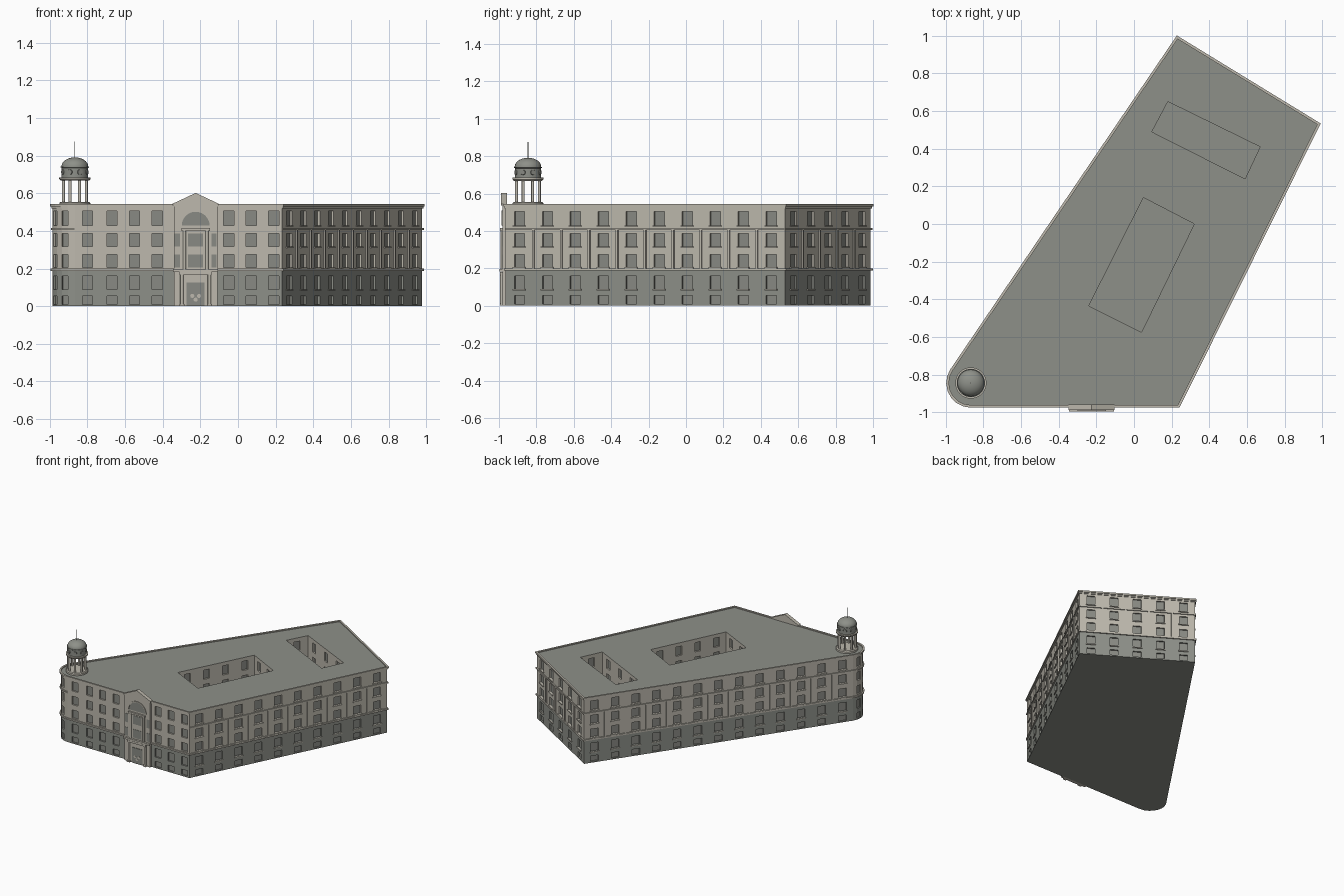
import bpy, bmesh, math
from mathutils import Vector, Matrix

if "Cube" in bpy.data.objects:
    bpy.data.objects.remove(bpy.data.objects["Cube"])


def material(name, rgb):
    m = bpy.data.materials.new(name)
    m.use_nodes = True
    m.diffuse_color = (*rgb, 1)
    m.node_tree.nodes["Principled BSDF"].inputs["Base Color"].default_value = (*rgb, 1)
    return m


BEIGE, GREY, GLASS = 0, 1, 2
MATS = [material("beige stone", (0.51, 0.485, 0.42)),
        material("grey stone", (0.27, 0.28, 0.25)),
        material("window grey", (0.25, 0.255, 0.23))]


def finish(name, bm, mat=None, smooth=False):
    """Turn a bmesh into an object; mat paints all of it."""
    bmesh.ops.remove_doubles(bm, verts=bm.verts, dist=1e-5)
    me = bpy.data.meshes.new(name)
    bm.to_mesh(me)
    bm.free()
    for m in (MATS if mat is None else [MATS[mat]]):
        me.materials.append(m)
    ob = bpy.data.objects.new(name, me)
    bpy.context.collection.objects.link(ob)
    if smooth:
        bpy.ops.object.select_all(action='DESELECT')
        ob.select_set(True)
        bpy.context.view_layer.objects.active = ob
        bpy.ops.object.shade_smooth_by_angle(angle=math.radians(35))
    return ob


def face(bm, pts, mat=0):
    f = bm.faces.new([bm.verts.new(p) for p in pts])
    f.material_index = mat


def normal(a, b):
    d = (b - a).normalized()
    return Vector((d.y, -d.x))


def add_box(bm, centre, size, angle=0.0):
    m = Matrix.Translation(centre) @ Matrix.Rotation(angle, 4, 'Z') @ Matrix.Diagonal((*size, 1))
    bmesh.ops.create_cube(bm, size=1, matrix=m)


def add_cyl(bm, x, y, z0, z1, r, sides=12):
    bmesh.ops.create_cone(bm, cap_ends=True, segments=sides, radius1=r, radius2=r, depth=z1 - z0,
                          matrix=Matrix.Translation((x, y, (z0 + z1) / 2)))


def prism(name, outline, y0, y1, mat):
    """Outline in x and z, pushed along y."""
    bm = bmesh.new()
    face(bm, [(x, y1, z) for x, z in outline])
    out = bmesh.ops.extrude_face_region(bm, geom=bm.faces[:])
    bmesh.ops.translate(bm, vec=(0, y0 - y1, 0),
                        verts=[v for v in out["geom"] if isinstance(v, bmesh.types.BMVert)])
    bmesh.ops.recalc_face_normals(bm, faces=bm.faces)
    return finish(name, bm, mat)


# Footprint, counter-clockwise, with one rounded corner
A, B, C = Vector((0.235, -0.965)), Vector((0.978, 0.53)), Vector((0.231, 0.987))
HUB, R, STEPS = Vector((-0.867, -0.845)), 0.12, 7
START = math.radians(146)
arc = [HUB + R * Vector((math.cos(t), math.sin(t)))
       for t in (START + (math.radians(270) - START) * i / STEPS for i in range(STEPS + 1))]
outline = [A, B, C] + arc
courts = [[Vector(p) for p in c] for c in (
    [(0.05, 0.14), (0.32, 0.0), (0.04, -0.575), (-0.24, -0.435)],
    [(0.18, 0.65), (0.67, 0.41), (0.59, 0.24), (0.095, 0.49)])]

# Storeys: window rows, and the height where grey turns to beige
ROWS = [(0.01, 0.055), (0.09, 0.16), (0.207, 0.275), (0.318, 0.387), (0.43, 0.505)]
SPLIT, TOP, ROOF = 0.19, 0.54, 0.535


def bays(p, q, centres, width):
    """Stations along a wall; True marks a window strip."""
    d = (q - p).normalized()
    out = [(p, False)]
    for c in centres:
        out += [(p + d * (c - width / 2), True), (p + d * (c + width / 2), False)]
    return out


def even(p, q, n, width=0.062):
    step = (q - p).length / n
    return bays(p, q, [step * (i + 0.5) for i in range(n)], width)


def wall(name, stations, top, depth=0.012):
    """Wall with recessed window panes."""
    bm = bmesh.new()
    zs = sorted({0, SPLIT, top} | {z for r in ROWS for z in r})
    for i, (a, strip) in enumerate(stations):
        b = stations[(i + 1) % len(stations)][0]
        inward = normal(a, b) * -depth
        for z0, z1 in zip(zs, zs[1:]):
            mat = GREY if z1 <= SPLIT else BEIGE
            rim = [(*a, z0), (*b, z0), (*b, z1), (*a, z1)]
            if strip and (z0, z1) in ROWS:
                back = [Vector(p) + inward.to_3d() for p in rim]
                face(bm, back, GLASS)
                for k in range(4):
                    n = (k + 1) % 4
                    face(bm, [rim[k], rim[n], back[n], back[k]], mat)
            else:
                face(bm, rim, mat)
    return finish(name, bm)


# Outer walls
front_windows = [x - arc[-1].x for x in (-0.80, -0.67, -0.55, -0.43, -0.05, 0.07, 0.19)]
sides = [(A, B, 10), (B, C, 5), (C, arc[0], 13)]
stations = [s for side in sides for s in even(*side)]
stations += [(p, i % 2 == 1) for i, p in enumerate(arc[:-1])]
stations += bays(arc[-1], A, front_windows, 0.055)
wall("outer_walls", stations, TOP)

# Courtyard walls and floors
for i, c in enumerate(courts):
    st = []
    for k, p in enumerate(c):
        q = c[(k + 1) % 4]
        st += even(p, q, max(1, round((q - p).length / 0.17)), 0.05)
    wall(f"courtyard_walls_{i + 1}", st, ROOF)
    bm = bmesh.new()
    face(bm, [(*p, 0.005) for p in reversed(c)])
    finish(f"courtyard_floor_{i + 1}", bm, GREY)

# Roof with courtyard openings, and the underside
bm = bmesh.new()
for loop in [outline] + courts:
    vs = [bm.verts.new((*p, ROOF)) for p in loop]
    for k, v in enumerate(vs):
        bm.edges.new((v, vs[(k + 1) % len(vs)]))
bmesh.ops.triangle_fill(bm, use_beauty=True, edges=bm.edges[:])
for f in bm.faces:
    f.normal_update()
    if f.normal.z < 0:
        f.normal_flip()
finish("roof", bm, GREY)
bm = bmesh.new()
face(bm, [(*p, 0) for p in reversed(outline)])
finish("underside", bm, GREY)


def offset(pts, d, closed):
    out = []
    for i, p in enumerate(pts):
        before = normal(pts[i - 1], p) if closed or i else None
        after = normal(p, pts[(i + 1) % len(pts)]) if closed or i < len(pts) - 1 else None
        n1, n2 = before or after, after or before
        m = (n1 + n2).normalized()
        out.append(p + m * (d / m.dot(n1)))
    return out


def band(name, pts, z0, z1, d, mat, closed=True, inner=0.003):
    """Rectangular moulding swept along the walls."""
    bm = bmesh.new()
    ring = [offset(pts, -inner, closed), offset(pts, d, closed)]
    for i in range(len(pts) if closed else len(pts) - 1):
        j = (i + 1) % len(pts)
        ends = [[(*ring[0][k], z0), (*ring[1][k], z0), (*ring[1][k], z1), (*ring[0][k], z1)] for k in (i, j)]
        for e in range(4):
            n = (e + 1) % 4
            face(bm, [ends[0][e], ends[1][e], ends[1][n], ends[0][n]])
    bmesh.ops.remove_doubles(bm, verts=bm.verts, dist=1e-5)
    bmesh.ops.recalc_face_normals(bm, faces=bm.faces)
    return finish(name, bm, mat)


band("roof_cornice", outline, 0.53, 0.543, 0.011, BEIGE)
band("roof_cornice_lower", outline, 0.52, 0.53, 0.005, BEIGE)
band("upper_string_course", outline, 0.405, 0.415, 0.008, BEIGE, closed=False)
band("lower_string_course", outline, 0.188, 0.2, 0.009, BEIGE)

# Pilasters between bays and sills under the windows
pilasters, sills = bmesh.new(), bmesh.new()
for p, q, n in sides:
    d, out = (q - p) / n, normal(p, q)
    turn = math.atan2(d.y, d.x)
    for k in range(n):
        if k:
            add_box(pilasters, (*(p + d * k + out * 0.003), 0.303), (0.012, 0.01, 0.21), turn)
        for z0, z1 in ROWS[1:]:
            add_box(sills, (*(p + d * (k + 0.5) + out * 0.003), z0 - 0.004), (0.074, 0.01, 0.007), turn)
finish("pilasters", pilasters, BEIGE)
finish("window_sills", sills, BEIGE)

# Entrance bay with gable
MID = -0.225
prism("gable_bay", [(MID - 0.115, 0.0), (MID + 0.115, 0.0), (MID + 0.115, 0.54), (MID, 0.597),
                    (MID - 0.115, 0.54)], -0.981, -0.96, BEIGE)
for s in (-1, 1):
    prism("gable_rake", [(MID, 0.602), (MID + s * 0.122, 0.545), (MID + s * 0.122, 0.535), (MID, 0.591)],
          -0.988, -0.958, BEIGE)
half = [(math.cos(math.pi * i / 16), math.sin(math.pi * i / 16)) for i in range(17)]
prism("arch_window", [(MID + 0.074 * x, 0.428 + 0.074 * z) for x, z in half], -0.983, -0.975, GLASS)
prism("arch_surround", [(MID + 0.082 * x, 0.428 + 0.082 * z) for x, z in half]
      + [(MID + 0.075 * x, 0.428 + 0.075 * z) for x, z in reversed(half)], -0.987, -0.975, BEIGE)

panes, trim = bmesh.new(), bmesh.new()
for z0, z1 in ROWS[2:4]:
    for x, w in ((0, 0.08), (-0.098, 0.028), (0.098, 0.028)):
        add_box(panes, (MID + x, -0.979, (z0 + z1) / 2), (w, 0.008, z1 - z0))
finish("entrance_bay_windows", panes, GLASS)
for z, w, h, y in ((0.408, 0.15, 0.014, -0.985), (0.19, 0.24, 0.014, -0.987), (0.173, 0.17, 0.016, -0.985)):
    add_box(trim, (MID, y, z), (w, 0.02, h))
for s in (-1, 1):
    add_box(trim, (MID + s * 0.073, -0.985, 0.006), (0.028, 0.02, 0.012))
finish("entrance_mouldings", trim, BEIGE)
columns = bmesh.new()
for s in (-1, 1):
    add_cyl(columns, MID + s * 0.073, -0.985, 0.01, 0.167, 0.009)
    add_cyl(columns, MID + s * 0.06, -0.983, 0.197, 0.402, 0.008)
finish("entrance_columns", columns, BEIGE, True)

# Door with round ornaments
bm = bmesh.new()
add_box(bm, (MID, -0.981, 0.063), (0.095, 0.008, 0.126))
finish("door", bm, GLASS)
bm = bmesh.new()
for x, z in ((-0.018, 0.055), (0.018, 0.055), (0, 0.035)):
    m = Matrix.Translation((MID + x, -0.985, z)) @ Matrix.Rotation(math.pi / 2, 4, 'X')
    bmesh.ops.create_cone(bm, cap_ends=True, segments=16, radius1=0.011, radius2=0.011, depth=0.006, matrix=m)
finish("door_ornaments", bm, BEIGE)

# Corner lantern tower
def lathe(name, profile, mat, sides=32):
    bm = bmesh.new()
    vs = [bm.verts.new((r, 0, z)) for r, z in profile]
    es = [bm.edges.new(e) for e in zip(vs, vs[1:])]
    bmesh.ops.spin(bm, geom=vs + es, cent=(0, 0, 0), axis=(0, 0, 1), angle=math.tau, steps=sides)
    bmesh.ops.translate(bm, verts=bm.verts, vec=(*HUB, 0))
    bmesh.ops.remove_doubles(bm, verts=bm.verts, dist=1e-5)
    bmesh.ops.recalc_face_normals(bm, faces=bm.faces)
    return finish(name, bm, mat, True)


lathe("tower_base", [(0, 0.53), (0.082, 0.53), (0.082, 0.549), (0.075, 0.555), (0, 0.555)], BEIGE)
lathe("tower_entablature", [(0, 0.668), (0.076, 0.668), (0.083, 0.676), (0.083, 0.685), (0, 0.685)], BEIGE)
lathe("tower_drum", [(0, 0.683), (0.07, 0.683), (0.07, 0.735), (0.075, 0.738), (0.075, 0.743), (0, 0.743)], GREY)
lathe("tower_dome", [(0.071 * math.cos(i * math.pi / 20), 0.743 + 0.048 * math.sin(i * math.pi / 20))
                     for i in range(11)], GREY)
columns, rounds, mast = bmesh.new(), bmesh.new(), bmesh.new()
for i in range(8):
    t = math.tau * (i + 0.5) / 8
    c, s = math.cos(t), math.sin(t)
    add_cyl(columns, HUB.x + 0.066 * c, HUB.y + 0.066 * s, 0.55, 0.67, 0.008)
    m = (Matrix.Translation((HUB.x + 0.069 * c, HUB.y + 0.069 * s, 0.713)) @ Matrix.Rotation(t, 4, 'Z')
         @ Matrix.Rotation(math.pi / 2, 4, 'Y'))
    bmesh.ops.create_cone(rounds, cap_ends=True, segments=16, radius1=0.016, radius2=0.013, depth=0.009, matrix=m)
finish("tower_columns", columns, BEIGE, True)
finish("tower_round_windows", rounds, GLASS)
add_cyl(mast, *HUB, 0.785, 0.875, 0.0018, 8)
finish("tower_mast", mast, GREY)
